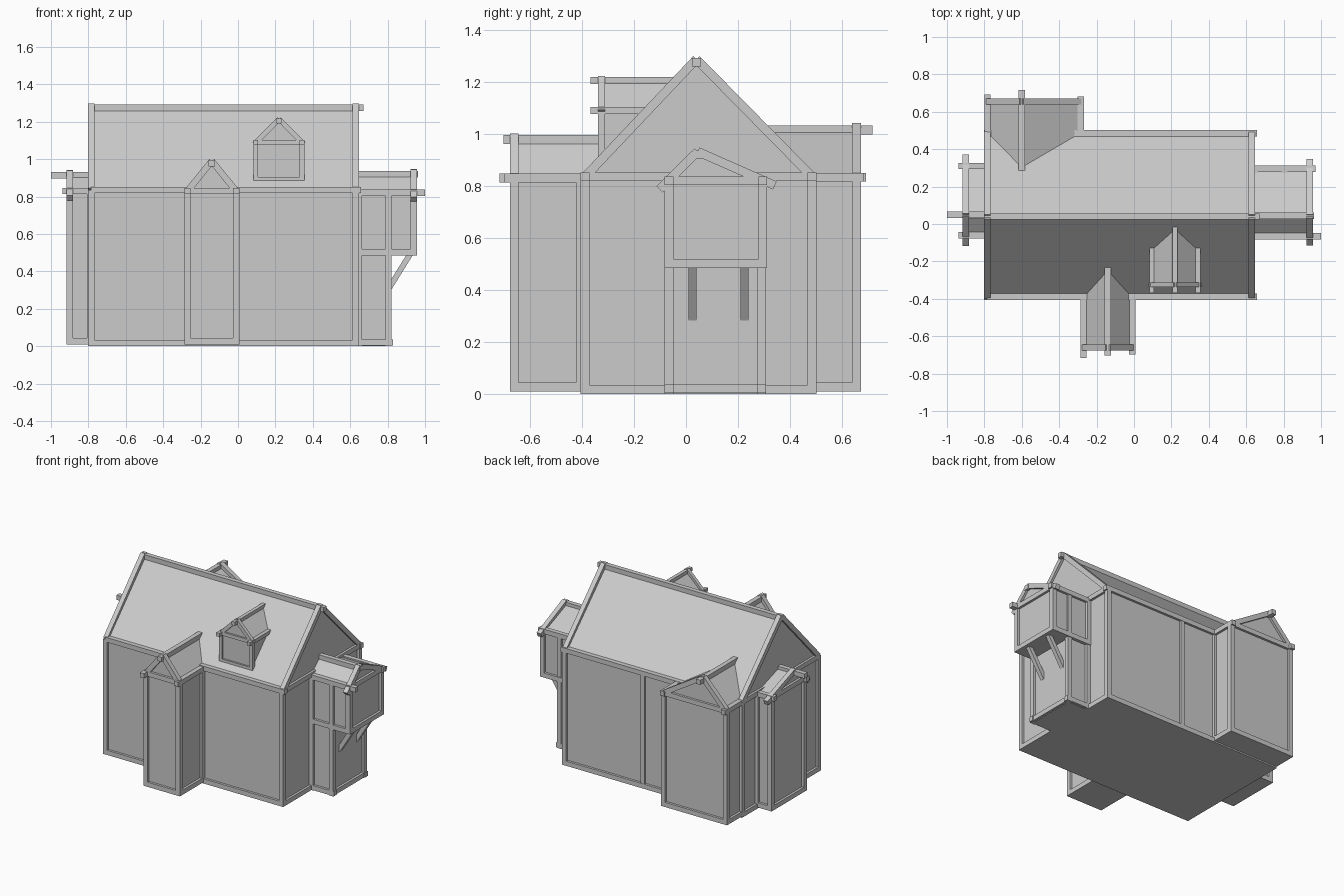
import bpy, bmesh
from mathutils import Vector, Matrix

if "Cube" in bpy.data.objects:
    bpy.data.objects.remove(bpy.data.objects["Cube"])

W = 0.034  # standard timber thickness


def make_object(name, bm):
    bmesh.ops.recalc_face_normals(bm, faces=bm.faces)
    me = bpy.data.meshes.new(name)
    bm.to_mesh(me)
    bm.free()
    ob = bpy.data.objects.new(name, me)
    bpy.context.collection.objects.link(ob)
    return ob


def add_beam(bm, a, b, w=W):
    """Square timber from a to b."""
    a, b = Vector(a), Vector(b)
    d = (b - a).normalized()
    side = Vector((1, 0, 0)) if abs(d.z) > 0.999 else d.cross(Vector((0, 0, 1))).normalized()
    up = side.cross(d)
    rot = Matrix((side, d, up)).transposed().to_4x4()
    scale = Matrix.Diagonal((w, (b - a).length, w, 1))
    bmesh.ops.create_cube(bm, size=1, matrix=Matrix.Translation((a + b) / 2) @ rot @ scale)


def add_prism(bm, profile, v0, v1, at):
    """Closed profile in (u, z) swept from v0 to v1."""
    rings = [[bm.verts.new(at(u, v, z)) for u, z in profile] for v in (v0, v1)]
    bm.faces.new(rings[0])
    bm.faces.new(rings[1])
    for i in range(len(profile)):
        j = (i + 1) % len(profile)
        bm.faces.new((rings[0][i], rings[0][j], rings[1][j], rings[1][i]))


def gabled(name, axis, us, zs, inner, joint, outer, eave_out=(0, 0), ridge_out=0,
           foot=0.0, w=W, both_ends=False, posts=True):
    """Gabled volume plus its timber frame. us = left, apex, right; zs = base, eave, ridge."""
    u0, ua, u1 = us
    z0, ze, zr = zs
    at = (lambda u, v, z: (v, u, z)) if axis == 'x' else (lambda u, v, z: (u, v, z))
    s = 1 if outer > inner else -1
    body = bmesh.new()
    add_prism(body, [(u0, z0), (u1, z0), (u1, ze), (ua, zr), (u0, ze)], inner, outer, at)
    make_object(name + "_walls_and_roof", body)

    bm = bmesh.new()
    zb = z0 + w / 2
    for v in ([joint, outer] if both_ends else [outer]):
        for z in (zb, ze):  # sill and tie
            add_beam(bm, at(u0, v, z), at(u1, v, z), w)
        for u in (u0, u1):  # rafters with optional overhanging foot
            t = Vector((u - ua, ze - zr))
            t = t.normalized() * (t.length + foot)
            top = zr + w * 0.35
            add_beam(bm, at(ua, v, top), at(ua + t.x, v, zr + t.y), w)
    for u, e in zip((u0, u1), eave_out):
        add_beam(bm, at(u, joint if both_ends or not posts else joint - s * 0.01, zb),
                 at(u, outer + s * w / 2, zb), w)
        add_beam(bm, at(u, inner, ze), at(u, outer + s * (w / 2 + e), ze), w)
        for v in ((joint, outer) if posts else (outer,)):
            add_beam(bm, at(u, v, z0), at(u, v, ze), w)
    start = inner - s * w / 2 if both_ends else inner
    add_beam(bm, at(ua, start, zr), at(ua, outer + s * (w / 2 + ridge_out), zr), w)
    make_object(name + "_timbers", bm)


# Main house
gabled("main_house", 'x', (-0.388, 0.04, 0.485), (0, 0.835, 1.275), -0.785, -0.785, 0.63,
       (0.01, 0.01), 0.025, both_ends=True)

# Front porch tower
gabled("front_wing", 'y', (-0.27, -0.14, -0.01), (0.01, 0.83, 0.978), -0.22, -0.405, -0.66,
       (0.04, 0.02), 0.025)

# Rear wing with off-centre ridge
gabled("back_wing", 'y', (-0.783, -0.60, -0.285), (0.01, 0.833, 1.015), 0.285, 0.485, 0.655,
       (0.02, 0.01), 0.045)

# Left side wing
gabled("left_wing", 'x', (-0.06, 0.05, 0.31), (0.01, 0.83, 0.915), -0.7, -0.79, -0.90,
       (0.02, 0.02), 0.083, foot=0.06)

# Right side: lower storey and jettied upper storey
low = bmesh.new()
add_prism(low, [(-0.065, 0), (0.29, 0), (0.29, 0.52), (-0.065, 0.52)], 0.55, 0.805,
          lambda u, v, z: (v, u, z))
make_object("right_wing_lower_walls", low)
frame = bmesh.new()
for y in (-0.065, 0.29):
    for x in (0.645, 0.805):
        add_beam(frame, (x, y, 0), (x, y, 0.83))
    add_beam(frame, (0.63, y, 0.02), (0.828, y, 0.02))
add_beam(frame, (0.805, -0.065, 0.02), (0.805, 0.29, 0.02))
make_object("right_wing_lower_timbers", frame)
gabled("right_wing_upper", 'x', (-0.065, 0.045, 0.295), (0.485, 0.82, 0.92), 0.55, 0.645, 0.94,
       (0.043, 0.013), 0.005, foot=0.05)

# Diagonal braces under the jetty
for i, y in enumerate((0.025, 0.225)):
    b = bmesh.new()
    add_beam(b, (0.795, y, 0.29), (0.925, y, 0.5), 0.03)
    make_object(f"jetty_brace_{i + 1}", b)

# Roof dormer
gabled("dormer", 'y', (0.095, 0.22, 0.342), (0.88, 1.09, 1.205), 0.0, -0.30, -0.325,
       (0.03, 0.03), 0.03, foot=0.012, w=0.026, posts=False)

# Extra post on the rear wall
p = bmesh.new()
add_beam(p, (0.0, 0.485, 0), (0.0, 0.485, 0.835), 0.03)
make_object("rear_wall_post", p)
